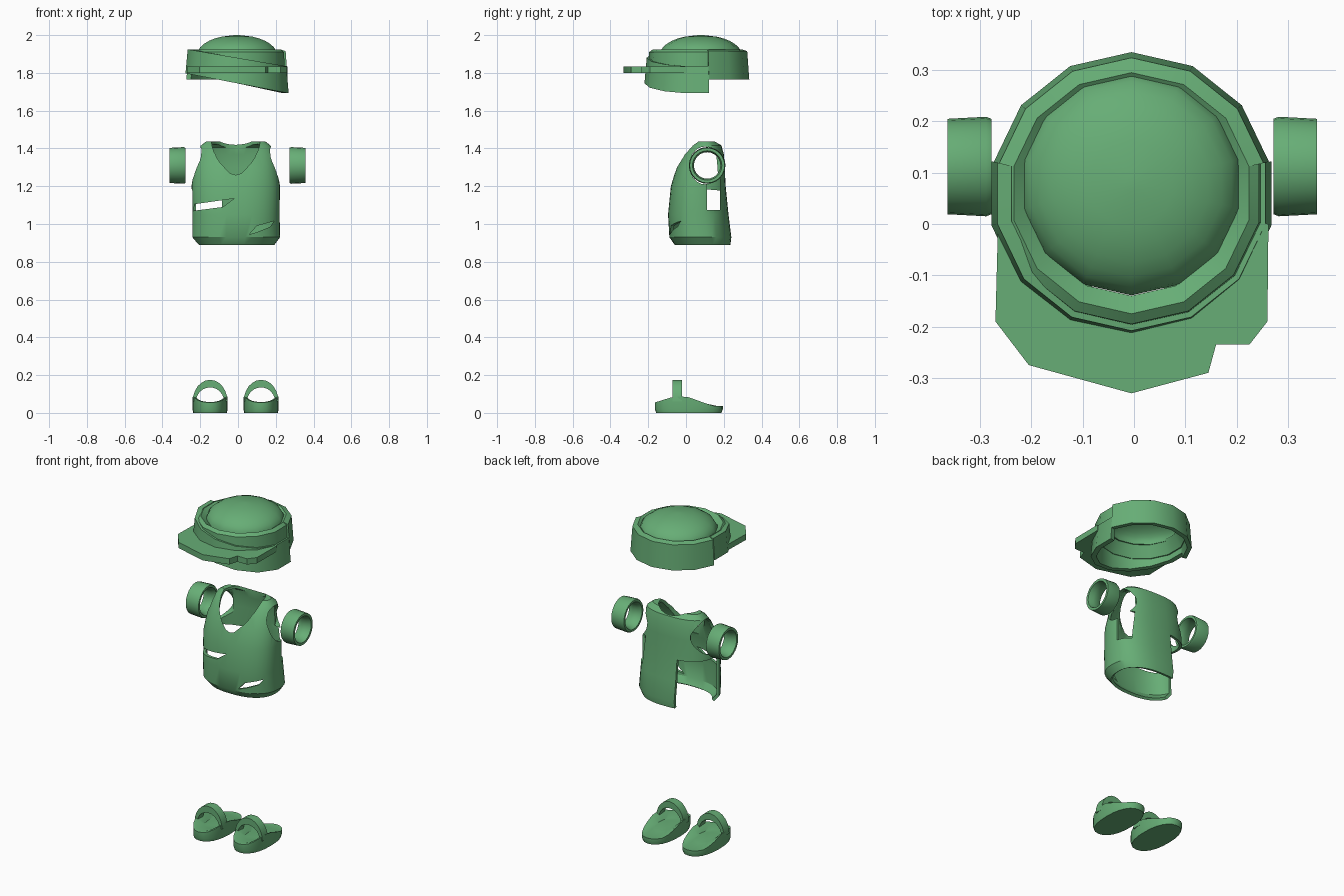
import bpy, bmesh, math
from math import sin, cos, pi
from mathutils import Vector

if "Cube" in bpy.data.objects:
    bpy.data.objects.remove(bpy.data.objects["Cube"])

GREEN = (0.135, 0.42, 0.18, 1)
cloth = bpy.data.materials.new("cloth_green")
cloth.use_nodes = True
cloth.diffuse_color = GREEN
cloth.node_tree.nodes["Principled BSDF"].inputs["Base Color"].default_value = GREEN


def loft(name, rings, wrap=False, start=True, end=True):
    """Bridge closed loops of points; wrap joins last to first."""
    bm = bmesh.new()
    loops = [[bm.verts.new(p) for p in ring] for ring in rings]
    pairs = list(zip(loops, loops[1:])) + ([(loops[-1], loops[0])] if wrap else [])
    for a, b in pairs:
        for i in range(len(a)):
            j = (i + 1) % len(a)
            bm.faces.new((a[i], a[j], b[j], b[i]))
    if start and not wrap:
        bm.faces.new(loops[0][::-1])
    if end and not wrap:
        bm.faces.new(loops[-1])
    bmesh.ops.recalc_face_normals(bm, faces=bm.faces)
    mesh = bpy.data.meshes.new(name)
    bm.to_mesh(mesh)
    bm.free()
    mesh.materials.append(cloth)
    obj = bpy.data.objects.new(name, mesh)
    bpy.context.collection.objects.link(obj)
    return obj


def prism(name, outline, axis, lo, hi):
    """Extrude a 2D outline along an axis."""
    def place(p, d):
        v = list(p)
        v.insert(axis, d)
        return v
    return loft(name, [[place(p, d) for p in outline] for d in (lo, hi)])


def ellipse(cx, cy, rx, ry, n=28):
    return [(cx + rx * cos(2 * pi * i / n), cy + ry * sin(2 * pi * i / n)) for i in range(n)]


def box(x0, x1, y0, y1):
    return [(x0, y0), (x1, y0), (x1, y1), (x0, y1)]


def apply_modifiers(obj):
    bpy.ops.object.select_all(action="DESELECT")
    obj.select_set(True)
    bpy.context.view_layer.objects.active = obj
    for m in list(obj.modifiers):
        bpy.ops.object.modifier_apply(modifier=m.name)


def thicken(obj, t):
    m = obj.modifiers.new("thickness", "SOLIDIFY")
    m.thickness, m.offset, m.use_even_offset = t, -1, True


def superellipse(cx, cy, rx, ry, power, n):
    out = []
    for i in range(n):
        c, s = cos(2 * pi * i / n), sin(2 * pi * i / n)
        out.append((cx + rx * math.copysign(abs(c) ** (2 / power), c),
                    cy + ry * math.copysign(abs(s) ** (2 / power), s)))
    return out


# Cap: angle steps count from the front
SIDES = 14


def rim_point(k, r, z):
    a = 2 * pi * k / SIDES
    return (r * sin(a) - 0.005, 0.06 - r * cos(a), z)


def cap_band(name, steps, section, wrap=False):
    return loft(name, [[rim_point(k, r, z) for r, z in section(k)] for k in steps], wrap)


def tilted(k):
    x = 0.27 * sin(2 * pi * k / SIDES)
    top, low = 1.88 - 0.17 * x, 1.745 - 0.2 * x
    return [(0.28, low), (0.268, top), (0.24, top), (0.25, low)]


cap_band("cap_back_band", range(4, 11),
         lambda k: [(0.275, 1.765), (0.264, 1.915), (0.235, 1.925), (0.25, 1.765)])
cap_band("cap_front_band", range(-4, 5), tilted)
cap_band("cap_upper_rim", range(SIDES),
         lambda k: [(0.258, 1.83), (0.255, 1.91), (0.235, 1.925), (0.2, 1.9), (0.24, 1.83)], True)

dome = loft("cap_dome", [[(0.217 * cos(t) * sin(2 * pi * k / SIDES) - 0.005,
                           0.078 - 0.217 * cos(t) * cos(2 * pi * k / SIDES),
                           1.895 + 0.105 * sin(t)) for k in range(SIDES)]
                         for t in [pi / 2 * i / 8 for i in range(7)] + [1.5]], start=False)
thicken(dome, 0.01)
apply_modifiers(dome)

# Visor with a torn notch near its left front edge
visor = [(-0.265, 0.0), (-0.27, -0.19), (-0.205, -0.275), (-0.005, -0.33), (0.145, -0.29),
         (0.16, -0.235), (0.225, -0.235), (0.26, -0.19), (0.262, 0.0)]
visor += [rim_point(k / 2, 0.255, 0)[:2] for k in range(6, -7, -1)]
prism("cap_visor", visor, 2, 1.8, 1.835)

# Vest: half width, front y and back y at each height
levels = [(0.89, 0.205, -0.06, 0.235), (0.93, 0.235, -0.088, 0.24), (1.05, 0.232, -0.095, 0.225),
          (1.2, 0.234, -0.08, 0.21), (1.3, 0.222, -0.05, 0.205), (1.37, 0.205, -0.015, 0.2),
          (1.415, 0.185, 0.02, 0.188), (1.438, 0.155, 0.05, 0.155)]
vest = loft("vest", [[(x, y, z) for x, y in
                      superellipse(-0.012, (f + b) / 2, w, (b - f) / 2, 2.4, 40)]
                     for z, w, f, b in levels], start=False)
thicken(vest, 0.016)

cutters = [
    prism("neck_cutter", ellipse(-0.012, 0.06, 0.128, 0.122), 2, 1.22, 1.6),
    prism("left_arm_cutter", ellipse(0.1, 1.31, 0.082, 0.1), 0, 0.13, 0.5),
    prism("right_arm_cutter", ellipse(0.1, 1.31, 0.082, 0.1), 0, -0.5, -0.15),
    prism("left_slot_cutter", box(0.11, 0.18, 1.075, 1.25), 0, 0.1, 0.5),
    prism("right_panel_cutter", [(0.03, 0.8), (0.5, 0.8), (0.5, 1.15), (0.03, 1.19)], 0, -0.5, -0.085),
    prism("upper_tear_cutter", [(-0.235, 1.07), (-0.08, 1.09), (-0.02, 1.135), (-0.23, 1.105)], 1, -0.3, 0.02),
    prism("lower_tear_cutter", [(0.06, 0.945), (0.1, 0.957), (0.17, 0.985), (0.19, 1.015), (0.1, 0.99)],
          1, -0.3, 0.05),
]
for c in cutters:
    m = vest.modifiers.new(c.name, "BOOLEAN")
    m.operation, m.solver, m.object = "DIFFERENCE", "EXACT", c
    c.hide_render = True
apply_modifiers(vest)
for c in cutters:
    bpy.data.objects.remove(c)

# Arm bands and sandals, one of each per side
for side, s in (("left", 1), ("right", -1)):
    section = [(0.275, 0.093), (0.285, 0.097), (0.36, 0.093), (0.36, 0.078),
               (0.33, 0.07), (0.3, 0.07), (0.275, 0.08)]
    loft(side + "_arm_band", [[(s * x - 0.003, 0.112 + r * cos(a), 1.31 + r * sin(a))
                               for x, r in section]
                              for a in [2 * pi * i / 24 for i in range(24)]], wrap=True)

    # Sole: flat below, rim rising towards the strap
    cx, cy = s * 0.135 - 0.013, 0.015

    def rim_height(y):
        if y < -0.06:
            return 0.055 + 0.033 * (y + 0.165) / 0.105
        if y < 0.0:
            return 0.088
        return max(0.037, 0.088 - 0.36 * y)

    def outline(scale, height):
        return [(x, y, height(y)) for x, y in
                superellipse(cx, cy, 0.093 * scale, 0.18 * scale, 2.3, 24)]

    loft(side + "_sandal_sole", [outline(0.96, lambda y: 0.0), outline(1, lambda y: 0.02),
                                 outline(1, rim_height),
                                 outline(0.9, lambda y: rim_height(y) - 0.003),
                                 outline(0.55, lambda y: min(0.05, rim_height(y)))])

    # Arched strap over the foot
    arch = []
    for i in range(13):
        a = pi * i / 12
        arch.append([(cx + rx * cos(a), y, 0.06 + rz * sin(a))
                     for rx, rz, y in ((0.092, 0.115, -0.072), (0.092, 0.115, -0.02),
                                       (0.074, 0.075, -0.02), (0.074, 0.075, -0.072))])
    loft(side + "_sandal_strap", arch)

# Smooth shading with crisp edges
bpy.ops.object.select_all(action="DESELECT")
for obj in bpy.context.collection.objects:
    if obj.type == "MESH" and cloth.name in obj.data.materials:
        obj.select_set(True)
        bpy.context.view_layer.objects.active = obj
bpy.ops.object.shade_smooth_by_angle(angle=math.radians(32))
